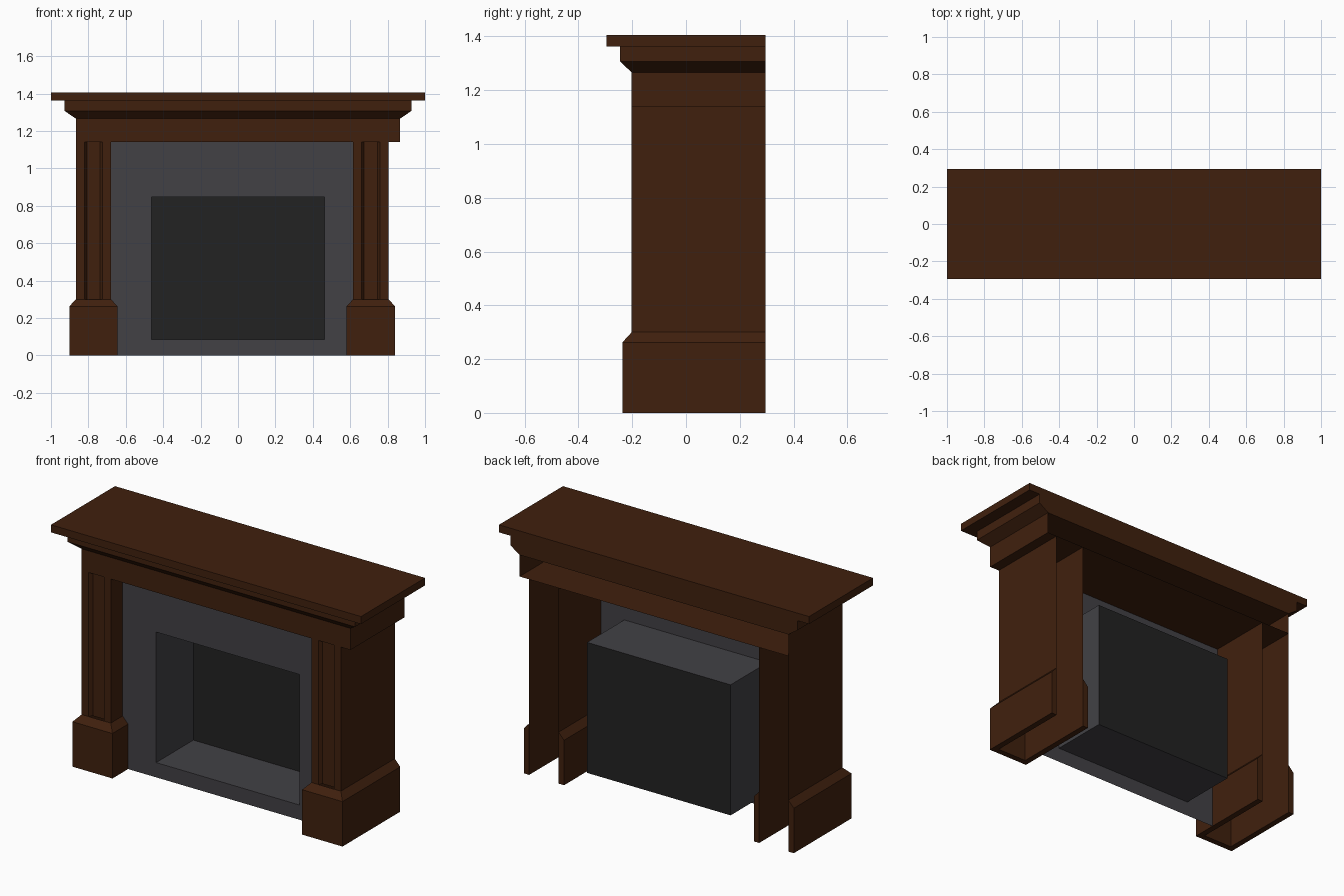
import bpy, bmesh
from mathutils import Vector

if "Cube" in bpy.data.objects:
    bpy.data.objects.remove(bpy.data.objects["Cube"])


def material(name, rgb):
    m = bpy.data.materials.new(name)
    m.diffuse_color = (*rgb, 1.0)
    m.use_nodes = True
    m.node_tree.nodes["Principled BSDF"].inputs["Base Color"].default_value = m.diffuse_color
    return m


WOOD = material("dark_brown_wood", (0.051, 0.0145, 0.0042))
SLATE = material("slate_grey", (0.054, 0.053, 0.060))
SOOT = material("soot_black", (0.016, 0.016, 0.016))

BACK = 0.295      # rear plane of the mantel
FRONT = -0.202    # front plane of legs and frieze
LEG_TOP = 1.14
BASE_TOP = 0.30


def finish(name, bm, *mats):
    bmesh.ops.recalc_face_normals(bm, faces=bm.faces)
    me = bpy.data.meshes.new(name)
    bm.to_mesh(me)
    bm.free()
    for m in mats:
        me.materials.append(m)
    ob = bpy.data.objects.new(name, me)
    bpy.context.collection.objects.link(ob)
    return ob


def frustum(bm, low, high, z0, z1, skip=()):
    """Box between two rectangles (x0, x1, y0, y1); returns its faces by side."""
    def ring(r, z):
        return [bm.verts.new((x, y, z)) for x, y in
                ((r[0], r[2]), (r[1], r[2]), (r[1], r[3]), (r[0], r[3]))]
    a, b = ring(low, z0), ring(high, z1)
    faces = {}
    for i, side in enumerate(("front", "right", "back", "left")):
        if side not in skip:
            j = (i + 1) % 4
            faces[side] = bm.faces.new((a[i], a[j], b[j], b[i]))
    if "bottom" not in skip:
        faces["bottom"] = bm.faces.new(a[::-1])
    if "top" not in skip:
        faces["top"] = bm.faces.new(b)
    return faces


def block(name, low, high, z0, z1, skip=()):
    bm = bmesh.new()
    frustum(bm, low, high, z0, z1, skip)
    return finish(name, bm, WOOD)


# Mantel shelf and the stepped moulding under it
shelf = (-1.0, 1.0, -0.295, BACK)
step = (-0.927, 0.927, -0.245, BACK)
body = (-0.867, 0.867, FRONT, BACK)
block("mantel_shelf", shelf, shelf, 1.362, 1.406)
block("shelf_step", step, step, 1.307, 1.362)
block("cove_moulding", body, step, 1.266, 1.307)

# Frieze: a tray open at the back
block("frieze", body, body, LEG_TOP, 1.266, skip=("back", "top"))


def leg(side, x0, x1):
    # Hollow shaft with a recessed front panel
    bm = bmesh.new()
    r = (x0, x1, FRONT, BACK)
    f = frustum(bm, r, r, BASE_TOP, LEG_TOP, skip=("back", "top", "bottom"))
    bmesh.ops.recalc_face_normals(bm, faces=bm.faces)
    if f["front"].normal.y > 0:
        bmesh.ops.reverse_faces(bm, faces=bm.faces)
    bmesh.ops.inset_region(bm, faces=[f["front"]], thickness=0.045)
    bmesh.ops.inset_region(bm, faces=[f["front"]], thickness=0.014, depth=0)
    for v in f["front"].verts:
        v.co.y = FRONT + 0.02
    finish(side + "_leg", bm, WOOD)

    # Plinth: chamfered profile swept round three sides
    bm = bmesh.new()
    loops = []
    for d, z in ((0, 0), (0.035, 0), (0.035, 0.262), (0, BASE_TOP)):
        path = ((x0 - d, BACK), (x0 - d, FRONT - d),
                (x1 + d, FRONT - d), (x1 + d, BACK))
        loops.append([bm.verts.new((x, y, z)) for x, y in path])
    for i in range(4):
        a, b = loops[i], loops[(i + 1) % 4]
        for k in range(3):
            bm.faces.new((a[k], a[k + 1], b[k + 1], b[k]))
    for k in (0, 3):
        bm.faces.new([l[k] for l in loops])
    finish(side + "_plinth", bm, WOOD)


leg("left", -0.867, -0.679)
leg("right", 0.615, 0.805)

# Slate surround: a thin sheet framing the firebox opening
SY = -0.093
bm = bmesh.new()
outer = [(-0.679, 0), (0.615, 0), (0.615, LEG_TOP), (-0.679, LEG_TOP)]
inner = [(-0.463, 0.086), (0.463, 0.086), (0.463, 0.847), (-0.463, 0.847)]
vo = [bm.verts.new((x, SY, z)) for x, z in outer]
vi = [bm.verts.new((x, SY, z)) for x, z in inner]
for i in range(4):
    j = (i + 1) % 4
    bm.faces.new((vo[i], vo[j], vi[j], vi[i]))
bmesh.ops.recalc_face_normals(bm, faces=bm.faces)
finish("slate_surround", bm, SLATE)

# Firebox: open at the front, sooty back wall
bm = bmesh.new()
r = (-0.463, 0.463, SY, 0.25)
f = frustum(bm, r, r, 0.086, 0.847, skip=("front",))
f["back"].material_index = 1
finish("firebox", bm, SLATE, SOOT)
